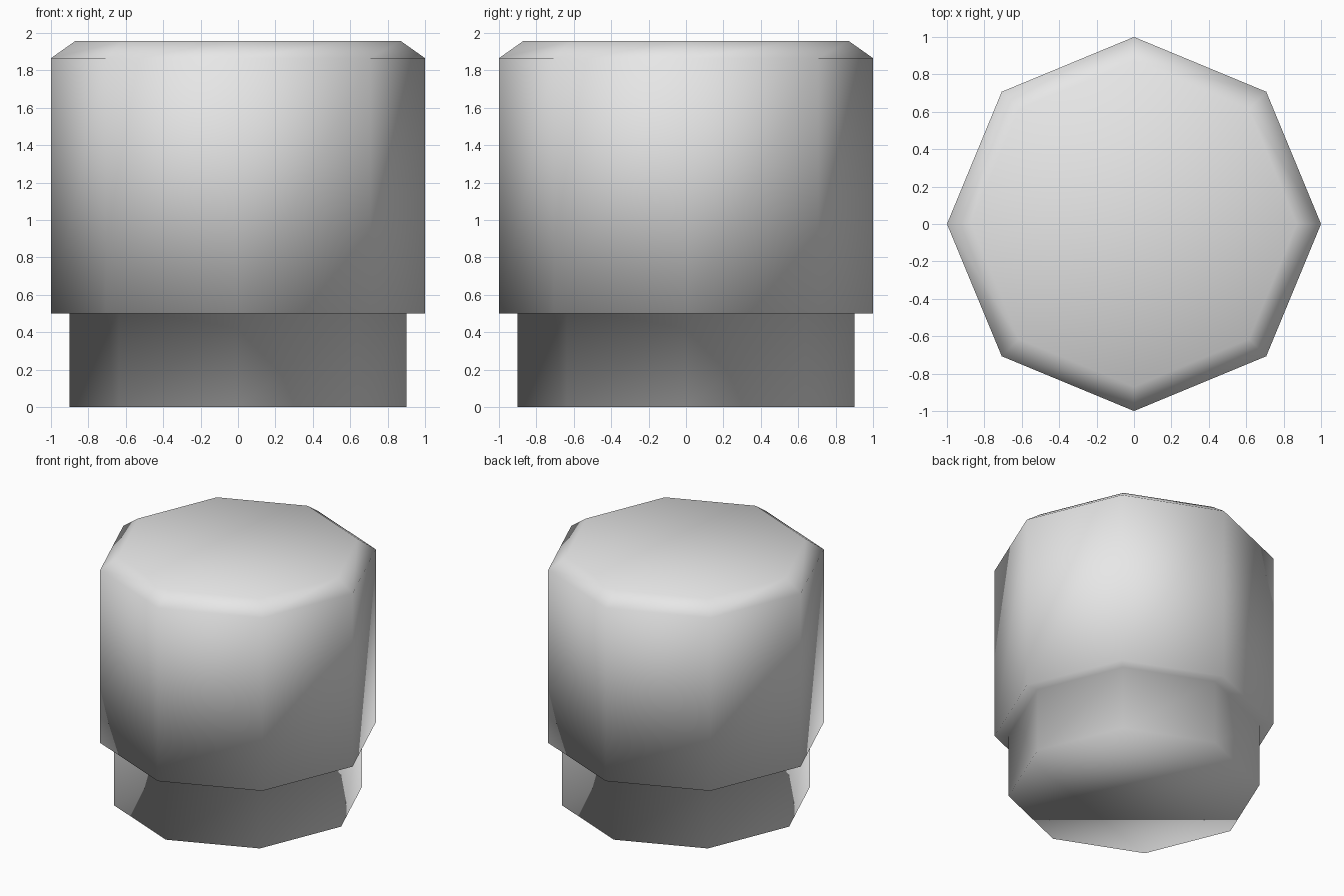
import bpy
import bmesh
from math import cos, sin, tau

cube = bpy.data.objects.get("Cube")
if cube:
    bpy.data.objects.remove(cube, do_unlink=True)

SIDES = 8

# Single plain grey
grey = bpy.data.materials.new("light_grey")
grey.use_nodes = True
colour = (0.8, 0.8, 0.8, 1)
grey.diffuse_color = colour
grey.node_tree.nodes["Principled BSDF"].inputs["Base Color"].default_value = colour

# Profile (radius, height): neck, overhanging body, chamfered top
profile = [(0.9, 0), (0.9, 0.5), (1, 0.5), (1, 1.865), (0.87, 1.957)]

bm = bmesh.new()
rings = [[bm.verts.new((r * cos(tau * i / SIDES), r * sin(tau * i / SIDES), z))
          for i in range(SIDES)] for r, z in profile]

# Walls between neighbouring rings
for low, high in zip(rings, rings[1:]):
    for i in range(SIDES):
        j = (i + 1) % SIDES
        bm.faces.new((low[i], low[j], high[j], high[i]))

# Closed ends
bm.faces.new(rings[0][::-1])
bm.faces.new(rings[-1])

# Smooth over the whole surface
for face in bm.faces:
    face.smooth = True

mesh = bpy.data.meshes.new("capped_post")
bm.to_mesh(mesh)
bm.free()
mesh.materials.append(grey)
post = bpy.data.objects.new("capped_post", mesh)
bpy.context.collection.objects.link(post)
